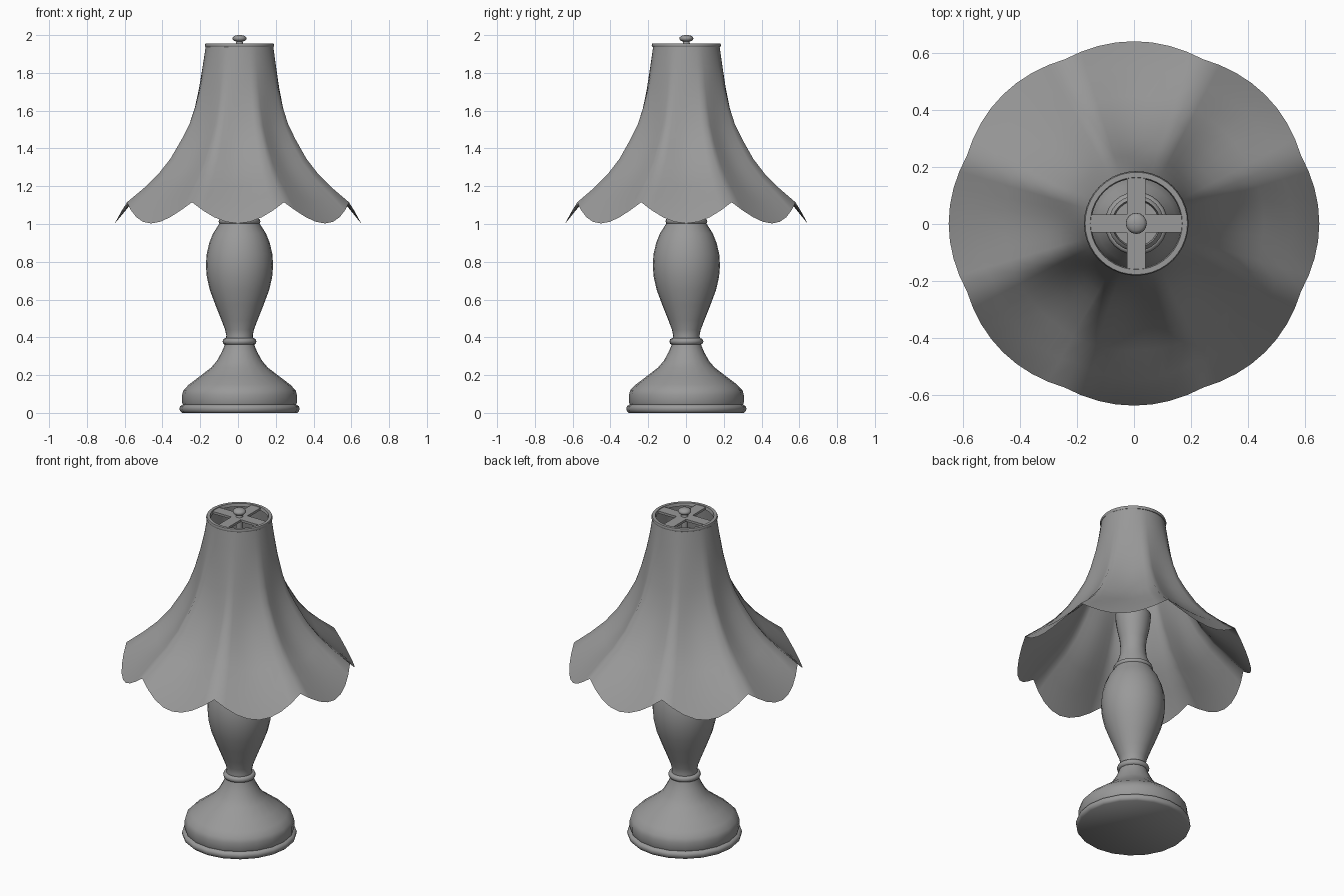
import bpy, bmesh, math

if "Cube" in bpy.data.objects:
    bpy.data.objects.remove(bpy.data.objects["Cube"])

CX, CY = 0.008, 0.002  # the turned parts sit a hair off centre
grey = bpy.data.materials.new("dark_grey")
grey.diffuse_color = (0.32, 0.32, 0.32, 1)
grey.use_nodes = True
grey.node_tree.nodes["Principled BSDF"].inputs["Base Color"].default_value = grey.diffuse_color


def finish(name, bm, angle=60):
    bmesh.ops.remove_doubles(bm, verts=bm.verts, dist=1e-5)
    bmesh.ops.recalc_face_normals(bm, faces=bm.faces)
    me = bpy.data.meshes.new(name)
    bm.to_mesh(me)
    bm.free()
    me.materials.append(grey)
    ob = bpy.data.objects.new(name, me)
    bpy.context.collection.objects.link(ob)
    bpy.ops.object.select_all(action='DESELECT')
    ob.select_set(True)
    bpy.context.view_layer.objects.active = ob
    bpy.ops.object.shade_smooth_by_angle(angle=math.radians(angle))
    return ob


def lathe(name, profile, sides=24, closed=False):
    """Turn a (radius, z) profile around the lamp axis."""
    bm = bmesh.new()
    rows = [[bm.verts.new((CX + r * math.cos(2 * math.pi * i / sides),
                           CY + r * math.sin(2 * math.pi * i / sides), z))
             for i in range(sides)] for r, z in profile]
    pairs = list(zip(rows, rows[1:]))
    if closed:
        pairs.append((rows[-1], rows[0]))
    for a, b in pairs:
        for i in range(sides):
            j = (i + 1) % sides
            bm.faces.new((a[i], a[j], b[j], b[i]))
    if not closed:
        bm.faces.new(rows[0])
        bm.faces.new(rows[-1])
    return finish(name, bm)


def bead(name, r, z, half, depth):
    """Rounded collar around the column."""
    pts = [(r + depth * math.cos(a), z + half * math.sin(a))
           for a in [k * math.pi / 4 for k in range(8)]]
    lathe(name, pts, 24, closed=True)


# Foot: moulded rim and bell shaped base
lathe("foot_rim", [(0.305, 0), (0.315, 0.010), (0.318, 0.024), (0.314, 0.036),
                   (0.300, 0.044)], 20)
lathe("foot", [(0.298, 0.04), (0.304, 0.055), (0.304, 0.095), (0.297, 0.12),
               (0.268, 0.15), (0.215, 0.19), (0.15, 0.24), (0.12, 0.275),
               (0.095, 0.32), (0.080, 0.355), (0.074, 0.38)], 20)

# Vase shaped column, neck and socket cup
lathe("column", [(0.074, 0.37), (0.070, 0.41), (0.076, 0.44), (0.095, 0.49),
                 (0.127, 0.57), (0.157, 0.65), (0.173, 0.72), (0.178, 0.78),
                 (0.174, 0.84), (0.160, 0.90), (0.140, 0.95), (0.108, 1.0),
                 (0.10, 1.02)], 24)
lathe("neck", [(0.10, 1.01), (0.094, 1.04), (0.076, 1.09), (0.070, 1.14),
               (0.075, 1.20), (0.090, 1.27), (0.098, 1.33), (0.098, 1.36),
               (0.085, 1.37), (0.08, 1.34)], 24)
bead("lower_collar", 0.074, 0.378, 0.018, 0.016)
bead("upper_collar", 0.096, 1.014, 0.016, 0.015)
lathe("rod", [(0.02, 1.34), (0.02, 1.95)], 12)

# Shade: eight outward ribs with panels sagging between them
rib = [(0.178, 1.945), (0.196, 1.84), (0.22, 1.73), (0.25, 1.62), (0.282, 1.53),
       (0.325, 1.45), (0.39, 1.345), (0.46, 1.262), (0.54, 1.19), (0.636, 1.115)]
panel = [(0.178, 1.945), (0.194, 1.835), (0.212, 1.72), (0.236, 1.60), (0.264, 1.50),
         (0.305, 1.405), (0.37, 1.30), (0.455, 1.205), (0.56, 1.115), (0.652, 1.003)]
N = 64
bm = bmesh.new()
rows = []
for (r0, z0), (r1, z1) in zip(rib, panel):
    row = []
    for i in range(N):
        a = 2 * math.pi * (i + 0.0) / N
        w = abs(math.cos(4 * a))
        fade = (z0 - 1.115) / 0.83          # shade top follows the offset axis
        r, z = r0 + (r1 - r0) * w, z0 + (z1 - z0) * w
        row.append(bm.verts.new((CX * fade + r * math.cos(a),
                                 CY + r * math.sin(a) * 0.983, z)))
    rows.append(row)
for a, b in zip(rows, rows[1:]):
    for i in range(N):
        j = (i + 1) % N
        bm.faces.new((b[i], b[j], a[j], a[i]))
finish("shade", bm)

# Top ring, cross spokes and finial
lathe("shade_ring", [(0.158, 1.938), (0.180, 1.938), (0.184, 1.946),
                     (0.180, 1.956), (0.162, 1.956)], 40, closed=True)
for k in range(2):
    bm = bmesh.new()
    bmesh.ops.create_cube(bm, size=1)
    for v in bm.verts:
        s = (v.co.x * 0.332, v.co.y * 0.064, v.co.z * 0.014)
        v.co = (CX + s[k], CY + s[1 - k], 1.945 + s[2])
    finish("spoke_%d" % (k + 1), bm)
lathe("finial", [(0.022, 1.948), (0.018, 1.957), (0.017, 1.966), (0.03, 1.97),
                 (0.037, 1.979), (0.036, 1.988), (0.026, 1.996), (0.010, 2.0)], 16)
